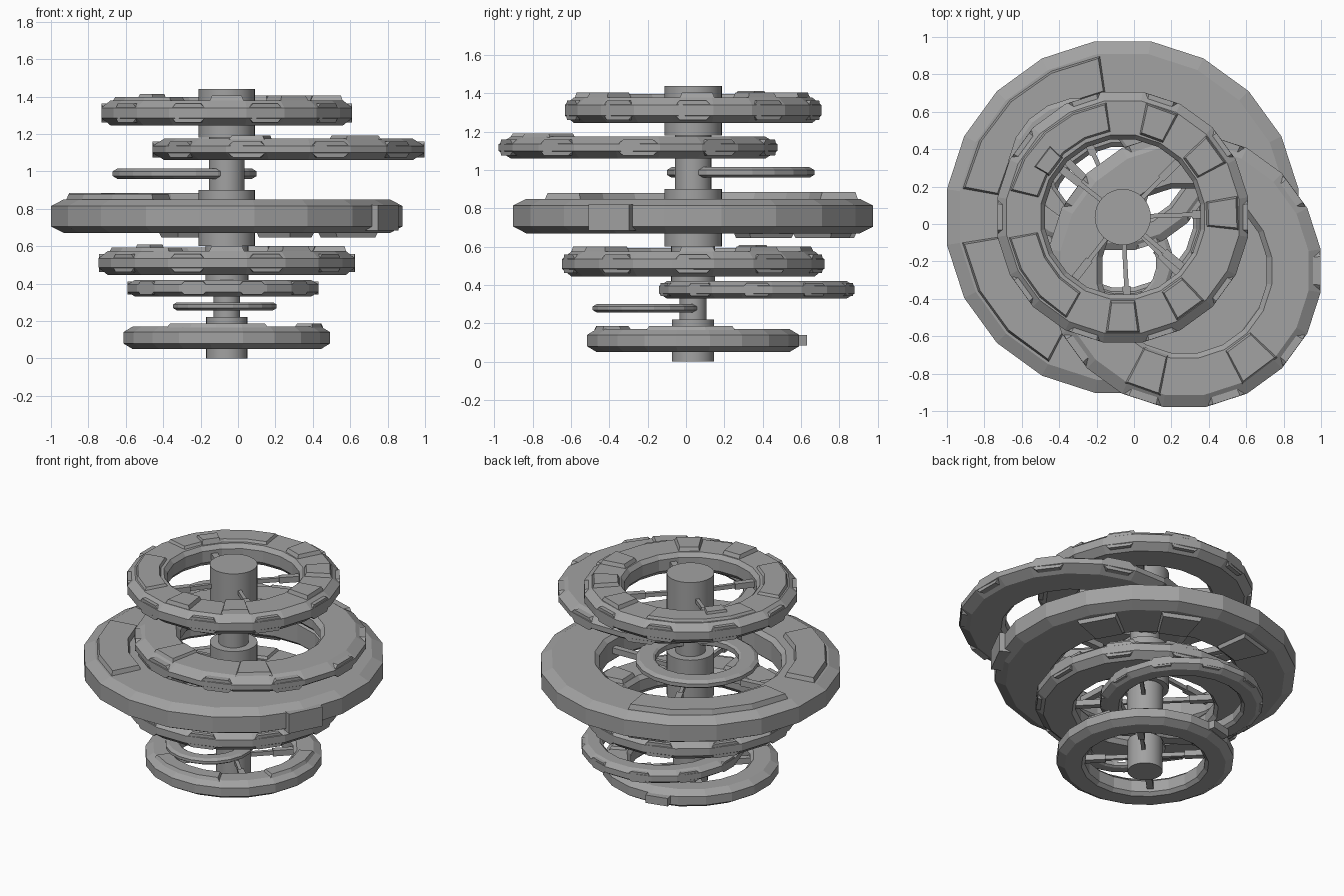
import bpy, bmesh, math
from mathutils import Matrix, Vector

if "Cube" in bpy.data.objects:
    bpy.data.objects.remove(bpy.data.objects["Cube"])

CX, CY = -0.06, 0.037          # axis of the central column
SIDES = 20

grey = bpy.data.materials.new("hull grey")
grey.diffuse_color = (0.36, 0.36, 0.36, 1)
grey.use_nodes = True
grey.node_tree.nodes["Principled BSDF"].inputs["Base Color"].default_value = grey.diffuse_color


def finish(name, bm, smooth=False):
    bmesh.ops.recalc_face_normals(bm, faces=bm.faces)
    me = bpy.data.meshes.new(name)
    bm.to_mesh(me)
    bm.free()
    me.materials.append(grey)
    ob = bpy.data.objects.new(name, me)
    bpy.context.collection.objects.link(ob)
    if smooth:
        bpy.context.view_layer.objects.active = ob
        ob.select_set(True)
        bpy.ops.object.shade_smooth_by_angle(angle=math.radians(30))
        ob.select_set(False)
    return ob


def polar(c, r, a, z):
    return (c[0] + r * math.cos(a), c[1] + r * math.sin(a), z)


def ring(name, c, r_in, r_out, z0, z1, ch, cv):
    """Flat low-poly ring with chamfered rim; r_out is the half width."""
    R, ci = r_out / math.cos(math.pi / SIDES), 0.3 * ch + 0.008
    prof = [(r_in + ci, z0), (R - ch, z0), (R, z0 + cv), (R, z1 - cv),
            (R - ch, z1), (r_in + ci, z1), (r_in, z1 - cv * 0.7), (r_in, z0 + cv * 0.7)]
    bm = bmesh.new()
    loops = [[bm.verts.new(polar(c, r, math.tau * (i + 0.5) / SIDES, z)) for r, z in prof]
             for i in range(SIDES)]
    n = len(prof)
    for i in range(SIDES):
        a, b = loops[i], loops[(i + 1) % SIDES]
        for j in range(n):
            bm.faces.new((a[j], b[j], b[(j + 1) % n], a[(j + 1) % n]))
    finish(name, bm)


def plate(name, c, a0, a1, r0, r1, z0, z1, inset=0.012):
    """Raised arc panel; the z1 side is slightly inset."""
    bm = bmesh.new()
    steps = max(1, round((a1 - a0) / 18))
    rows = []
    for i in range(steps + 1):
        t = i / steps
        e = math.radians(a0 + (a1 - a0) * t)
        s = e + (1 - 2 * t) * inset / r1
        rows.append([bm.verts.new(polar(c, *p)) for p in
                     ((r0, e, z0), (r1, e, z0), (r1 - inset, s, z1), (r0 + inset, s, z1))])
    for a, b in zip(rows, rows[1:]):
        for j in range(4):
            bm.faces.new((a[j], b[j], b[(j + 1) % 4], a[(j + 1) % 4]))
    bm.faces.new(rows[0])
    bm.faces.new(rows[-1][::-1])
    finish(name, bm)


def bumpers(name, c, R, z0, z1, depth, count=10, half=10):
    """Hexagonal pads set into the chamfered rim."""
    bm = bmesh.new()
    zm = (z0 + z1) / 2
    for k in range(count):
        mid = 360 * k / count
        rows = []
        for rr in (R - depth, R + 0.003):
            rows.append([bm.verts.new(polar(c, rr, math.radians(mid + d * half), z))
                         for d, z in ((-1, zm), (-.6, z0), (.6, z0), (1, zm), (.6, z1), (-.6, z1))])
        bm.faces.new(rows[0])
        bm.faces.new(rows[1])
        for j in range(6):
            k2 = (j + 1) % 6
            bm.faces.new((rows[0][j], rows[0][k2], rows[1][k2], rows[1][j]))
    finish(name, bm)


def cyl(name, r, z0, z1):
    bm = bmesh.new()
    bmesh.ops.create_cone(bm, cap_ends=True, segments=32, radius1=r, radius2=r, depth=z1 - z0,
                          matrix=Matrix.Translation((CX, CY, (z0 + z1) / 2)))
    finish(name, bm, True)


def box(bm, c, ang, r0, r1, w, z0, z1):
    rot = Matrix.Rotation(math.radians(ang), 4, 'Z')
    m = (Matrix.Translation((c[0], c[1], (z0 + z1) / 2)) @ rot
         @ Matrix.Translation(((r0 + r1) / 2, 0, 0)) @ Matrix.Diagonal((r1 - r0, w, z1 - z0, 1)))
    bmesh.ops.create_cube(bm, size=1, matrix=m)


def spokes(name, angles, r_hub, r_ring, z):
    """Thin beams with a thicker sleeve near the ring."""
    bm = bmesh.new()
    for a in angles:
        box(bm, AXIS, a, r_hub - 0.03, r_ring + 0.03, 0.024, z - 0.014, z + 0.014)
        box(bm, AXIS, a, r_hub + (r_ring - r_hub) * 0.5, r_ring + 0.02, 0.042, z - 0.02, z + 0.02)
    finish(name, bm)


AXIS = (CX, CY)

# central column, bottom to top
for name, r, z0, z1 in (("base_hub", .11, 0, .22), ("lower_shaft", .07, .2, .45),
                        ("lower_hub", .115, .39, .62), ("middle_hub", .15, .60, .90),
                        ("upper_shaft", .095, .88, 1.2), ("top_hub", .15, 1.18, 1.44)):
    cyl(name, r, z0, z1)

# concentric and offset rings
OFF_G, OFF_F, OFF_C, OFF_B = (.27, -.25), (-.285, .285), (-.08, .37), (-.07, -.21)
ring("base_ring", AXIS, .38, .553, .05, .17, .05, .03)
ring("small_front_ring", OFF_B, .19, .277, .257, .30, .02, .012)
ring("lower_back_ring", OFF_C, .38, .51, .33, .42, .04, .025)
ring("lower_ring", AXIS, .44, .685, .445, .575, .05, .04)
ring("main_ring", AXIS, .58, .94, .67, .85, .07, .035)
ring("small_back_ring", OFF_F, .265, .385, .96, 1.015, .025, .015)
ring("upper_offset_ring", OFF_G, .445, .728, 1.06, 1.175, .065, .04)
ring("top_ring", AXIS, .42, .67, 1.245, 1.38, .05, .04)

# rim pads
bumpers("lower_back_rim_pads", OFF_C, .51, .342, .41, .06)
bumpers("lower_rim_pads", AXIS, .685, .462, .558, .07)
bumpers("upper_offset_rim_pads", OFF_G, .728, 1.075, 1.16, .07)
bumpers("top_rim_pads", AXIS, .67, 1.262, 1.362, .07)

# spokes
diag = (45, 135, 225, 315)
spokes("base_spokes", diag, .11, .39, .11)
spokes("lower_spokes", diag, .115, .45, .51)
spokes("main_spokes", (2, 115, 187, 273), .15, .59, .76)
spokes("top_spokes", (45, 142, 232, 320), .15, .43, 1.31)

# top and lower ring panels: two long arcs and a row of short pads
for label, s, z in (("top", 1.0, 1.375), ("lower", 1.03, .57)):
    plate(label + "_arc_panel_a", AXIS, 98, 167, .46 * s, .62 * s, z, z + .022)
    plate(label + "_arc_panel_b", AXIS, 190, 241, .46 * s, .62 * s, z, z + .022)
    plate(label + "_pad_on_panel", AXIS, 135, 151, .45 * s, .55 * s, z, z + .038)
    for i, a in enumerate((70, 36, 2, -54, -90)):
        plate(f"{label}_pad_{i}", AXIS, a - 8.5, a + 8.5, .45 * s, .625 * s, z, z + .03)

# main ring panels above and below
plate("main_arc_panel_a", AXIS, 98, 170, .67, .87, .845, .885)
plate("main_arc_panel_b", AXIS, 189, 243, .66, .87, .845, .88)
for i, a in enumerate((29, 66, 106)):
    plate(f"main_under_pad_{i}", AXIS, a - 9, a + 9, .62, .86, .675, .645)

# upper offset and base ring panels
plate("upper_pad_a", OFF_G, -118, -101, .46, .68, 1.17, 1.192)
plate("upper_pad_b", OFF_G, -63, -43, .48, .68, 1.17, 1.192)
plate("base_panel_a", AXIS, -128, -65, .41, .52, .165, .187)
plate("base_panel_b", AXIS, -28, 25, .41, .52, .165, .187)

# rim blocks
bm = bmesh.new()
box(bm, AXIS, -27, .86, .97, .24, .685, .82)
finish("main_rim_block", bm)
bm = bmesh.new()
box(bm, AXIS, 104, .50, .595, .15, .085, .14)
finish("base_rim_block", bm)
